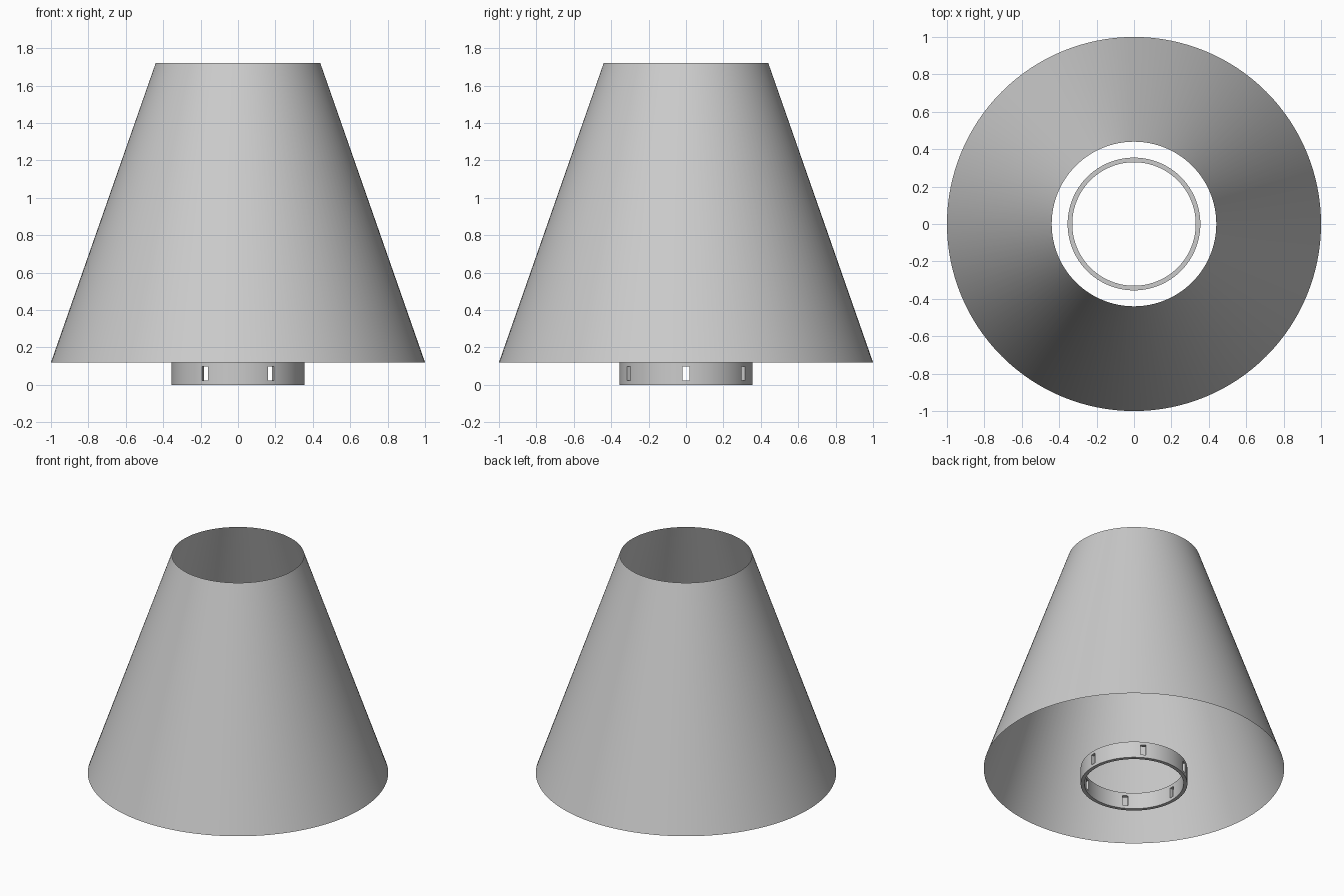
import bpy, bmesh, math
from mathutils import Matrix, Vector

if "Cube" in bpy.data.objects:
    bpy.data.objects.remove(bpy.data.objects["Cube"], do_unlink=True)

SEGMENTS = 128
RING_HEIGHT = 0.12

grey = bpy.data.materials.new("light grey")
grey.use_nodes = True
grey.diffuse_color = (0.6, 0.6, 0.6, 1)
grey.node_tree.nodes["Principled BSDF"].inputs["Base Color"].default_value = (0.6, 0.6, 0.6, 1)


def add_object(name, bm):
    mesh = bpy.data.meshes.new(name)
    bm.to_mesh(mesh)
    bm.free()
    mesh.materials.append(grey)
    obj = bpy.data.objects.new(name, mesh)
    bpy.context.collection.objects.link(obj)
    return obj


def lathe(name, profile, closed):
    """Spin a radius/height profile around the z axis."""
    bm = bmesh.new()
    verts = [bm.verts.new((r, 0, z)) for r, z in profile]
    pairs = list(zip(verts, verts[1:]))
    if closed:
        pairs.append((verts[-1], verts[0]))
    edges = [bm.edges.new(p) for p in pairs]
    bmesh.ops.spin(bm, geom=verts + edges, axis=(0, 0, 1), cent=(0, 0, 0),
                   angle=math.tau, steps=SEGMENTS, use_merge=True)
    bmesh.ops.remove_doubles(bm, verts=bm.verts, dist=1e-5)
    bmesh.ops.recalc_face_normals(bm, faces=bm.faces)
    return add_object(name, bm)


def smooth(obj):
    bpy.ops.object.select_all(action="DESELECT")
    obj.select_set(True)
    bpy.context.view_layer.objects.active = obj
    bpy.ops.object.shade_smooth_by_angle(angle=math.radians(30))


# Open conical shade, a thin sheet with its normals outward
shade = lathe("shade", [(1.0, RING_HEIGHT), (0.44, 1.72)], False)
face = shade.data.polygons[0]
if face.normal.dot(Vector((face.center.x, face.center.y, 0))) < 0:
    shade.data.flip_normals()
smooth(shade)

# Fitting ring under the shade
ring = lathe("fitting_ring", [(0.355, 0), (0.355, RING_HEIGHT),
                              (0.33, RING_HEIGHT), (0.33, 0)], True)

# Six slots cut through the ring
bm = bmesh.new()
for i in range(6):
    place = (Matrix.Rotation(i * math.tau / 6, 4, "Z")
             @ Matrix.Translation((0.3425, 0, RING_HEIGHT / 2))
             @ Matrix.Diagonal((0.1, 0.037, 0.075, 1)))
    bmesh.ops.create_cube(bm, size=1, matrix=place)
cutter = add_object("slot_cutter", bm)
cutter.hide_render = True
cut = ring.modifiers.new("slots", "BOOLEAN")
cut.operation = "DIFFERENCE"
cut.solver = "EXACT"
cut.object = cutter
bpy.context.view_layer.objects.active = ring
bpy.ops.object.modifier_apply(modifier=cut.name)
bpy.data.objects.remove(cutter, do_unlink=True)
smooth(ring)
